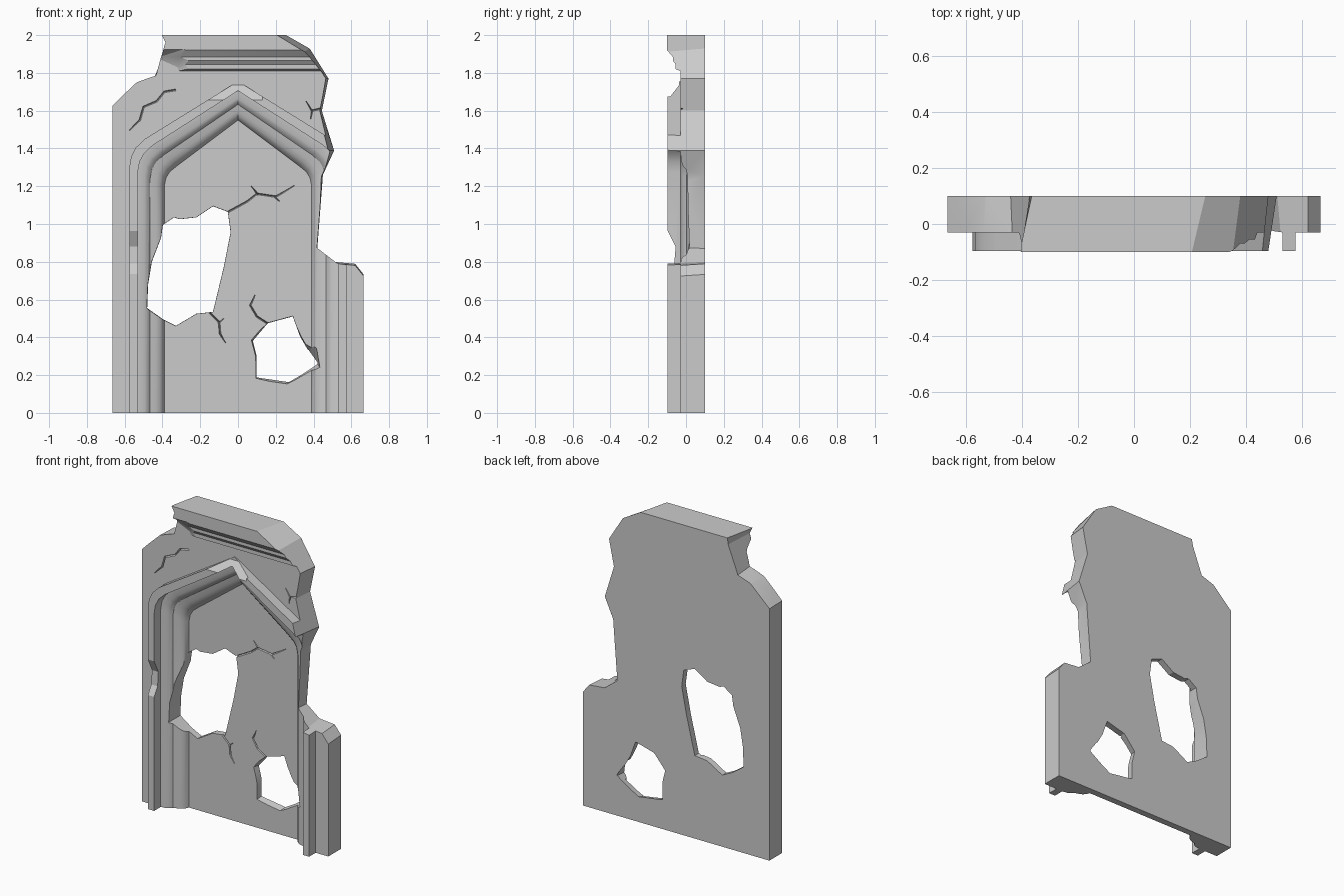
import bpy, bmesh, math
from mathutils import Vector

if "Cube" in bpy.data.objects:
    bpy.data.objects.remove(bpy.data.objects["Cube"])


def loft(name, loops):
    """Closed solid through matching loops of 3D points, capped at both ends."""
    bm = bmesh.new()
    rings = [[bm.verts.new(p) for p in loop] for loop in loops]
    n = len(rings[0])
    for a, b in zip(rings, rings[1:]):
        for i in range(n):
            j = (i + 1) % n
            bm.faces.new((a[i], a[j], b[j], b[i]))
    bm.faces.new(rings[0])
    bm.faces.new(rings[-1])
    bmesh.ops.recalc_face_normals(bm, faces=bm.faces)
    return finish(name, bm)


def hull(name, pts):
    bm = bmesh.new()
    for p in pts:
        bm.verts.new(p)
    r = bmesh.ops.convex_hull(bm, input=bm.verts)
    bmesh.ops.delete(bm, geom=list({v for v in r["geom_interior"] if isinstance(v, bmesh.types.BMVert)}), context='VERTS')
    bmesh.ops.recalc_face_normals(bm, faces=bm.faces)
    return finish(name, bm)


def finish(name, bm):
    me = bpy.data.meshes.new(name)
    bm.to_mesh(me)
    bm.free()
    ob = bpy.data.objects.new(name, me)
    bpy.context.collection.objects.link(ob)
    return ob


def prism(name, front, back, y0, y1):
    return loft(name, [[(x, y0, z) for x, z in front], [(x, y1, z) for x, z in back]])


def along_x(name, profile, x0, x1):
    return loft(name, [[(x, y, z) for y, z in profile] for x in (x0, x1)])


def boolean(op, tool):
    tool.hide_render = True
    m = wall.modifiers.new(op, 'BOOLEAN')
    m.operation, m.solver, m.object = op, 'EXACT', tool
    bpy.context.view_layer.objects.active = wall
    bpy.ops.object.modifier_apply(modifier=m.name)
    bpy.data.objects.remove(tool)


def arch(d):
    """Pointed arch outline, offset d outwards from the niche panel."""
    half = [(0.39 + d, -0.1), (0.39 + d, 1.20 + 0.55 * d), (0.381 + d, 1.245 + 0.6 * d),
            (0.36 + 0.98 * d, 1.278 + 0.68 * d), (0.32 + 0.95 * d, 1.31 + 0.75 * d)]
    return half + [(0, 1.55 + 1.11 * d)] + [(-x, z) for x, z in reversed(half)]


# intact wall slab, raised arch trim and cornice
B = [(-0.665, 0), (0.665, 0), (0.665, 2), (-0.665, 2)]
wall = prism("ruined_gothic_wall", B, B, -0.03, 0.1)
boolean('UNION', prism("arch_trim", arch(0.185), arch(0.185), -0.097, 0.0))
boolean('UNION', along_x("cornice", [(0, 1.8), (-0.03, 1.81), (-0.055, 1.82), (-0.055, 1.845), (-0.07, 1.865),
                                     (-0.07, 1.885), (-0.1, 1.92), (-0.1, 2), (0, 2)], -0.66, 0.66))

# moulded niche stepping back to the panel
steps = [(0.14, -0.2), (0.14, -0.03), (0.105, -0.025), (0.088, -0.015), (0.075, 0.002),
         (0.045, 0.01), (0.025, 0.02), (0.01, 0.035), (0, 0.058)]
boolean('DIFFERENCE', loft("niche", [[(x, y, z) for x, z in arch(d)] for d, y in steps]))

# broken silhouette, skewed between front and back
front = [(-0.7, -0.1), (0.7, -0.1), (0.7, 0.675), (0.62, 0.775), (0.53, 0.79), (0.415, 0.88), (0.43, 1.24),
         (0.475, 1.39), (0.425, 1.6), (0.455, 1.77), (0.35, 1.91), (0.185, 2.01), (-0.41, 2.01),
         (-0.385, 1.96), (-0.43, 1.79), (-0.54, 1.75), (-0.7, 1.59)]
back = [(-0.7, -0.1), (0.7, -0.1), (0.7, 0.69), (0.62, 0.79), (0.51, 0.80), (0.42, 0.87), (0.45, 1.26),
        (0.51, 1.39), (0.445, 1.6), (0.48, 1.77), (0.38, 1.93), (0.24, 2.01), (-0.36, 2.01),
        (-0.37, 1.96), (-0.44, 1.78), (-0.53, 1.75), (-0.7, 1.59)]
cut = prism("broken_edge", front, back, -0.12, 0.11)
for v in cut.data.vertices:  # keep the base flush with the ground
    if v.co.z < 0:
        v.co.z = 0
boolean('INTERSECT', cut)

# two broken holes
big = [(-0.41, 0.93), (-0.40, 1.0), (-0.34, 1.04), (-0.31, 1.03), (-0.22, 1.04), (-0.13, 1.1), (-0.05, 1.07),
       (-0.035, 0.96), (-0.07, 0.78), (-0.13, 0.53), (-0.22, 0.52), (-0.33, 0.455), (-0.40, 0.49),
       (-0.485, 0.55), (-0.48, 0.68), (-0.46, 0.8)]
big_back = [(-0.26 + (x + 0.26) * 0.98, 0.78 + (z - 0.78) * 0.98) for x, z in big]
boolean('DIFFERENCE', prism("large_hole", big, big_back, -0.2, 0.11))
small = [(0.06, 0.39), (0.16, 0.48), (0.29, 0.515), (0.345, 0.4), (0.415, 0.36), (0.435, 0.24),
         (0.33, 0.18), (0.25, 0.14), (0.09, 0.175), (0.085, 0.3)]
small_back = [(0.08, 0.38), (0.16, 0.475), (0.29, 0.51), (0.33, 0.4), (0.37, 0.33), (0.42, 0.26),
              (0.33, 0.2), (0.27, 0.165), (0.1, 0.19), (0.1, 0.3)]
boolean('DIFFERENCE', prism("small_hole", small, small_back, 0.0, 0.11))

# chips: cornice corner, left trim, arch tip
boolean('DIFFERENCE', hull("cornice_chip", [(-0.6, -0.2, 1.99), (-0.08, -0.2, 1.99), (0.02, -0.2, 1.86),
        (-0.2, -0.2, 1.78), (-0.6, -0.2, 1.76), (-0.43, -0.031, 1.88), (-0.32, -0.031, 1.83),
        (-0.31, -0.031, 1.79), (-0.45, -0.031, 1.79)]))
boolean('DIFFERENCE', along_x("trim_chip", [(-0.2, 0.62), (-0.1, 0.73), (-0.062, 0.79), (-0.055, 0.88),
        (-0.1, 0.97), (-0.2, 1.15)], -0.7, -0.5))
boolean('DIFFERENCE', along_x("tip_chip", [(-0.2, 1.655), (-0.098, 1.655), (-0.037, 1.735), (-0.037, 1.79),
        (-0.2, 1.79)], -0.16, 0.13))


def crack(pts, y, depth=0.015, w=0.008):
    """Tapering V groove along a polyline on the face at depth y."""
    P = [Vector(p) for p in pts]
    loops = []
    for i, p in enumerate(P):
        t = (P[min(i + 1, len(P) - 1)] - P[max(i - 1, 0)]).normalized()
        s = Vector((-t.y, t.x)) * w * (0.25 if i == len(P) - 1 else 1)
        a, b = p + s, p - s
        loops.append([(a.x, y - 0.01, a.y), (b.x, y - 0.01, b.y), (p.x, y + depth, p.y)])
    boolean('DIFFERENCE', loft("crack", loops))


# cracks in the wall face and in the niche panel
for pts in ([(-0.33, 1.71), (-0.39, 1.7), (-0.43, 1.65), (-0.5, 1.62), (-0.52, 1.55), (-0.575, 1.495)],
            [(0.46, 1.615), (0.39, 1.6), (0.36, 1.65)], [(0.395, 1.605), (0.385, 1.555)]):
    crack(pts, -0.03)
for pts in ([(-0.06, 1.06), (0.05, 1.12), (0.1, 1.16), (0.2, 1.145), (0.3, 1.205)],
            [(0.105, 1.155), (0.07, 1.2)], [(0.19, 1.15), (0.22, 1.12)],
            [(-0.16, 0.54), (-0.1, 0.48), (-0.095, 0.42), (-0.065, 0.37)],
            [(-0.105, 0.475), (-0.075, 0.5)],
            [(0.17, 0.465), (0.1, 0.51), (0.065, 0.57), (0.09, 0.625)]):
    crack(pts, 0.058)

# smooth only the gentle moulding curves
bpy.ops.object.select_all(action='DESELECT')
wall.select_set(True)
bpy.context.view_layer.objects.active = wall
bpy.ops.object.shade_smooth_by_angle(angle=math.radians(25))
